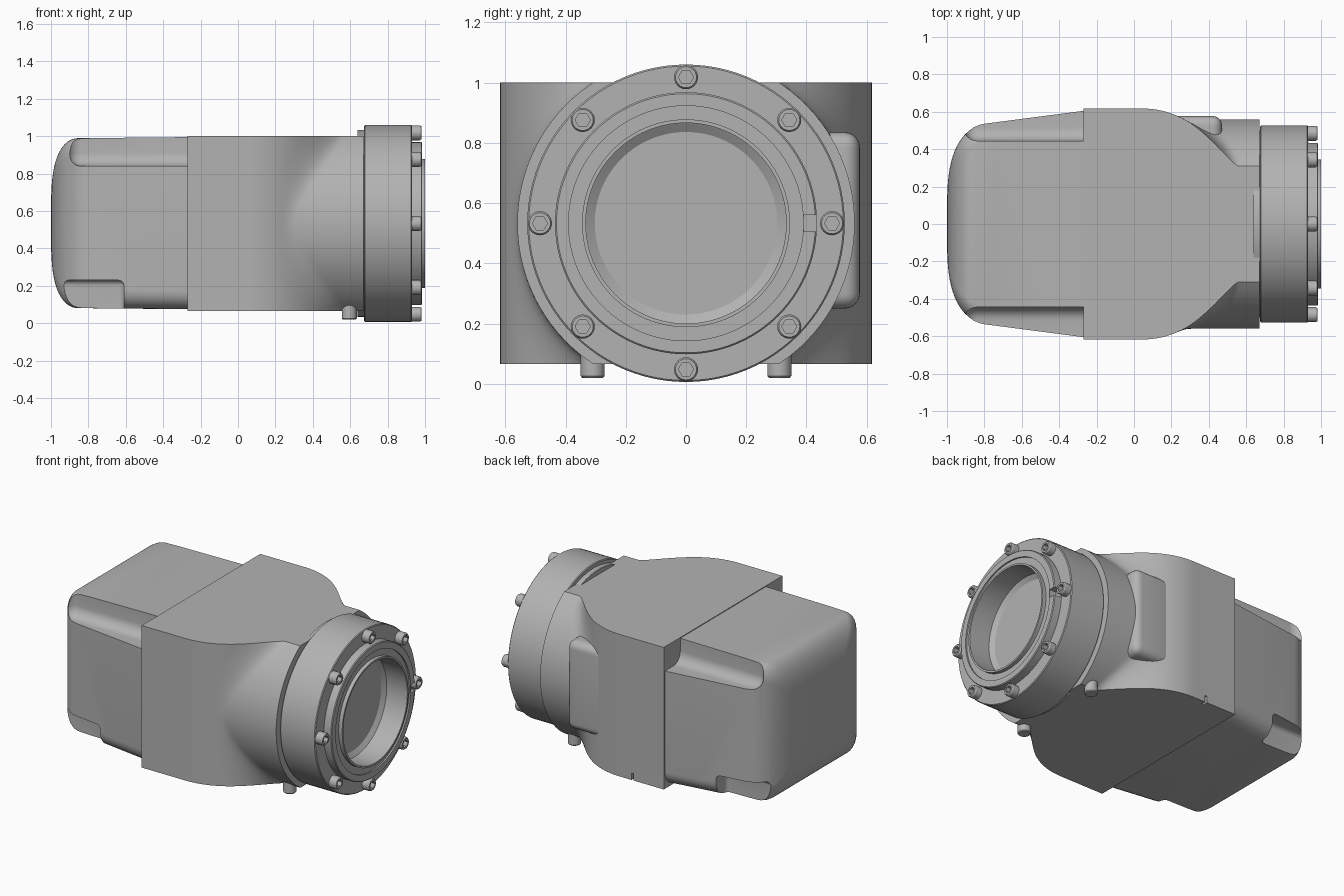
import bpy
import bmesh
from math import sin, cos, pi, sqrt, radians
from mathutils import Vector

cube = bpy.data.objects.get("Cube")
if cube:
    bpy.data.objects.remove(cube, do_unlink=True)

grey = bpy.data.materials.new("neutral_grey")
grey.use_nodes = True
grey.diffuse_color = (0.45, 0.45, 0.45, 1)
grey.node_tree.nodes["Principled BSDF"].inputs["Base Color"].default_value = grey.diffuse_color

AXIS_Z = 0.533
BOTTOM, TOP = 0.065, 1.0
parts = []


def finish(name, bm, keep=True):
    bmesh.ops.recalc_face_normals(bm, faces=bm.faces)
    mesh = bpy.data.meshes.new(name)
    bm.to_mesh(mesh)
    bm.free()
    mesh.materials.append(grey)
    ob = bpy.data.objects.new(name, mesh)
    bpy.context.collection.objects.link(ob)
    if keep:
        parts.append(ob)
    return ob


def loft(name, loops):
    """Skin equal-length closed loops and cap both ends."""
    bm = bmesh.new()
    rings = [[bm.verts.new(p) for p in loop] for loop in loops]
    n = len(rings[0])
    for a, b in zip(rings, rings[1:]):
        for i in range(n):
            j = (i + 1) % n
            bm.faces.new((a[i], a[j], b[j], b[i]))
    bm.faces.new(rings[0])
    bm.faces.new(rings[-1])
    return finish(name, bm)


def circle_x(x, r, n, y=0.0, z=AXIS_Z):
    return [(x, y + r * cos(2 * pi * i / n), z + r * sin(2 * pi * i / n)) for i in range(n)]


def box(name, low, high, bevel=0.0, keep=True):
    bm = bmesh.new()
    bmesh.ops.create_cube(bm, size=1)
    low, high = Vector(low), Vector(high)
    for v in bm.verts:
        v.co = (low + high) / 2 + v.co * (high - low)
    if bevel:
        bmesh.ops.bevel(bm, geom=bm.edges[:], offset=bevel, segments=6,
                        profile=0.5, affect='EDGES')
    return finish(name, bm, keep)


def cut(target, *box_args):
    cutter = box("cutter", *box_args, keep=False)
    cutter.hide_render = True
    mod = target.modifiers.new("cut", 'BOOLEAN')
    mod.operation, mod.solver, mod.object = 'DIFFERENCE', 'EXACT', cutter
    bpy.context.view_layer.objects.active = target
    bpy.ops.object.modifier_apply(modifier=mod.name)
    bpy.data.objects.remove(cutter, do_unlink=True)


# Main body: elliptical plan blended into a horizontal neck
def body_half_width(x, z):
    u = min(max((x - 0.05) / 0.52, 0), 1)
    shell = 0.617 * sqrt(1 - u * u)
    neck = sqrt(0.56 ** 2 - (z - AXIS_Z) ** 2)
    if u == 0:
        return shell
    k = 0.02 + 0.18 * (abs(z - AXIS_Z) / 0.467) ** 2
    h = max(k - abs(shell - neck), 0) / k
    return max(shell, neck) + h * h * k / 4


heights = [BOTTOM + (TOP - BOTTOM) * i / 36 for i in range(37)]
stations = [-0.27] + [0.05 + 0.62 * i / 48 for i in range(49)]
body = loft("main_body", [
    [(x, -body_half_width(x, z), z) for z in heights]
    + [(x, body_half_width(x, z), z) for z in reversed(heights)]
    for x in stations])
cut(body, (-0.05, 0.58, 0), (-0.035, 0.7, 0.11))

# Raised pad on the back of the neck
box("back_pad", (0.18, 0.35, 0.25), (0.47, 0.577, 0.835), 0.05)


# Rear housing: tapered rounded box with a domed end
def housing_section(x, w, h, r, zc=0.535):
    loop = []
    for q, (sy, sz) in enumerate(((1, 1), (-1, 1), (-1, -1), (1, -1))):
        for i in range(9):
            a = (q + i / 8) * pi / 2
            loop.append((x, sy * (w - r) + r * cos(a), zc + sz * (h - r) + r * sin(a)))
    return loop


def dome(x, start):
    u = max((-x - start) / (1 - start), 0)
    return max(1 - u * u, 0) ** (1 / 3.6)


sections = []
ends = [-0.8 - 0.2 * sin(pi / 2 * (1 - (1 - i / 20) ** 2)) for i in range(20)]
for x in [-0.25, -0.5] + ends:
    fw, fh = dome(x, 0.8), dome(x, 0.86)
    w = (0.605 + 0.13 * (x + 0.27)) * fw
    h = (0.46 + 0.01 * (x + 0.27)) * fh
    sections.append(housing_section(x, w, h, 0.1 * min(fw, fh)))
housing = loft("rear_housing", sections)
for side in (-1, 1):
    ys = sorted((side * 0.445, side * 0.9))
    cut(housing, (-0.91, ys[0], 0.84), (-0.1, ys[1], 1.3), 0.07)
    cut(housing, (-1.2, ys[0], -0.2), (-0.61, ys[1], 0.23), 0.03)

# Round flange with clamp ring, lip and recessed window
profile = [(0.64, 0.5), (0.675, 0.5), (0.675, 0.522), (0.68, 0.527), (0.925, 0.527),
           (0.93, 0.522), (0.93, 0.435), (0.98, 0.435), (0.985, 0.43), (0.985, 0.39),
           (0.975, 0.39), (0.975, 0.345), (1.0, 0.345), (1.0, 0.333), (0.85, 0.333),
           (0.83, 0.303)]
flange = loft("front_flange", [circle_x(x, r, 96) for x, r in profile])
cut(flange, (0.935, 0.391, AXIS_Z - 0.027), (1.1, 0.46, AXIS_Z + 0.027))


# Socket-head bolts around the flange
def hexagon(x, y, z, r):
    loop = []
    for i in range(24):
        a = radians(15 * i)
        d = r * cos(pi / 6) / cos(a % (pi / 3) - pi / 6)
        loop.append((x, y + d * cos(a), z + d * sin(a)))
    return loop


for i in range(8):
    a = i * pi / 4
    y, z = 0.485 * cos(a), AXIS_Z + 0.485 * sin(a)
    rings = [circle_x(x, r, 24, y, z) for x, r in ((0.92, 0.04), (0.972, 0.04), (0.98, 0.035))]
    rings += [hexagon(0.98, y, z, 0.025), hexagon(0.95, y, z, 0.025)]
    loft("flange_bolt_%d" % (i + 1), rings)

# Screws under the neck
for name, y in (("right", -0.31), ("left", 0.31)):
    loops = []
    for z, r in ((0.12, 0.04), (0.026, 0.04), (0.02, 0.035)):
        loops.append([(0.595 + px - AXIS_Z, y + py, z)
                      for _, py, px in circle_x(0, r, 24)])
    loft("bottom_screw_" + name, loops)

# Smooth shading with sharp edges kept
bpy.ops.object.select_all(action='DESELECT')
for ob in parts:
    ob.select_set(True)
bpy.context.view_layer.objects.active = body
bpy.ops.object.shade_smooth_by_angle(angle=radians(25))
